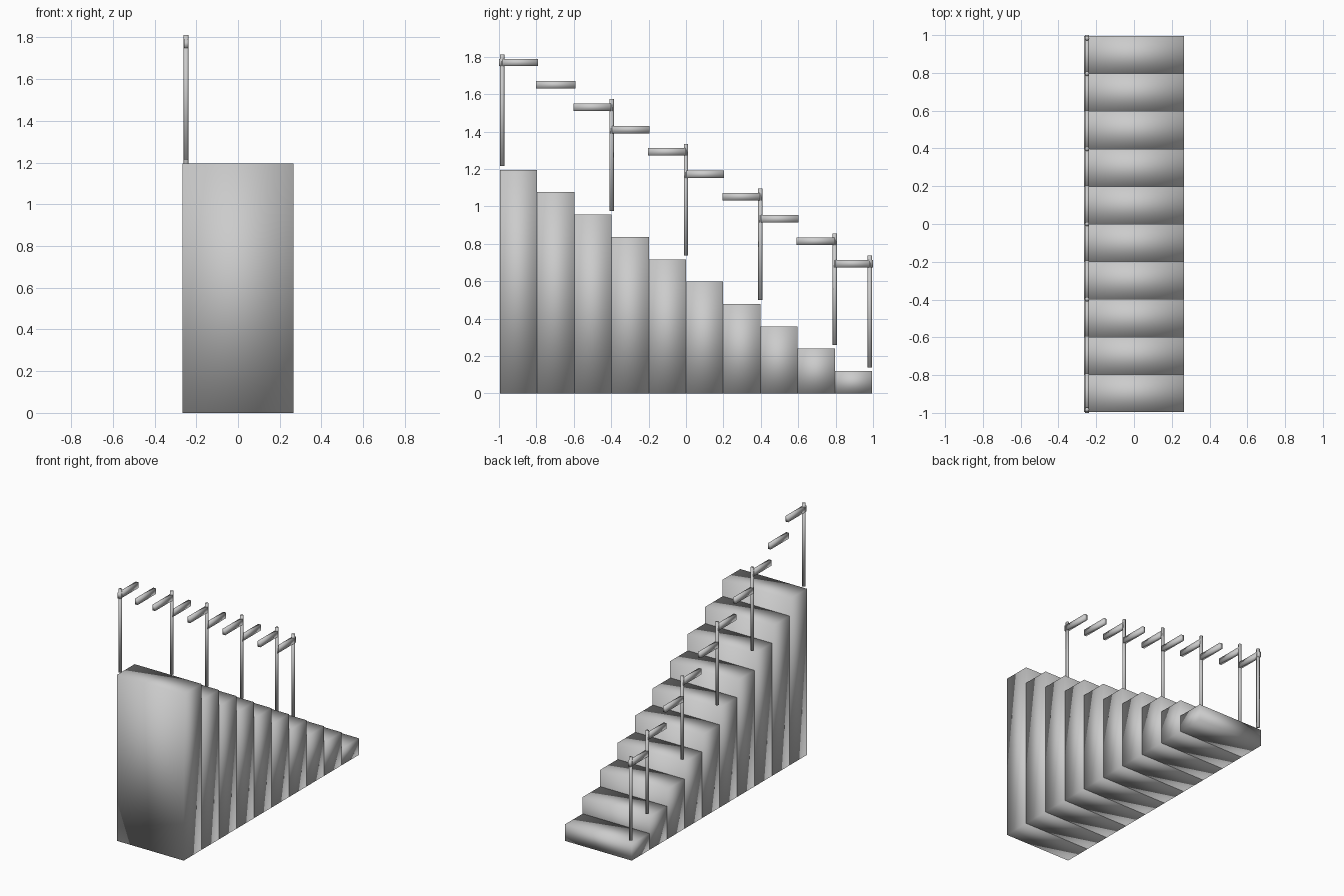
import bpy

if "Cube" in bpy.data.objects:
    bpy.data.objects.remove(bpy.data.objects["Cube"])

STEPS = 10
RUN = 0.199       # depth of one step
RISE = 0.1195     # height of one step
RAIL_X = -0.2485


def finish(name):
    obj = bpy.context.object
    obj.name = name
    bpy.ops.object.transform_apply(location=False, rotation=False, scale=True)
    bpy.ops.object.shade_smooth()
    return obj


def box(name, loc, size):
    bpy.ops.mesh.primitive_cube_add(size=1, location=loc)
    bpy.context.object.scale = size
    return finish(name)


def post(name, y, base):
    bpy.ops.mesh.primitive_cylinder_add(vertices=8, radius=0.012, depth=0.597,
                                        location=(RAIL_X, y, base + 0.02 + 0.2985))
    return finish(name)


# Solid steps, each reaching the floor, with a level handrail piece above
for i in range(STEPS):
    top = RISE * (i + 1)
    y = RUN * ((STEPS - 1) / 2 - i)
    box(f"step_{i + 1}", (0, y, top / 2), (0.53, RUN, top))
    box(f"handrail_{i + 1}", (RAIL_X, y, top + 0.574), (0.022, 0.209, 0.04))

# Railing posts: one at each end and one on every second step edge
post("post_bottom", 0.983, RISE)
for i in (1, 3, 5, 7):
    post(f"post_{i + 1}", RUN * (STEPS / 2 - i - 1), RISE * (i + 1))
post("post_top", -0.983, RISE * STEPS)

# Posts on step edges follow the front edge of the lower handrail pieces
for i in (1, 3, 5, 7):
    bpy.data.objects[f"post_{i + 1}"].location.y = RUN * (STEPS / 2 - i - 1)
    bpy.data.objects[f"post_{i + 1}"].location.y += RUN
